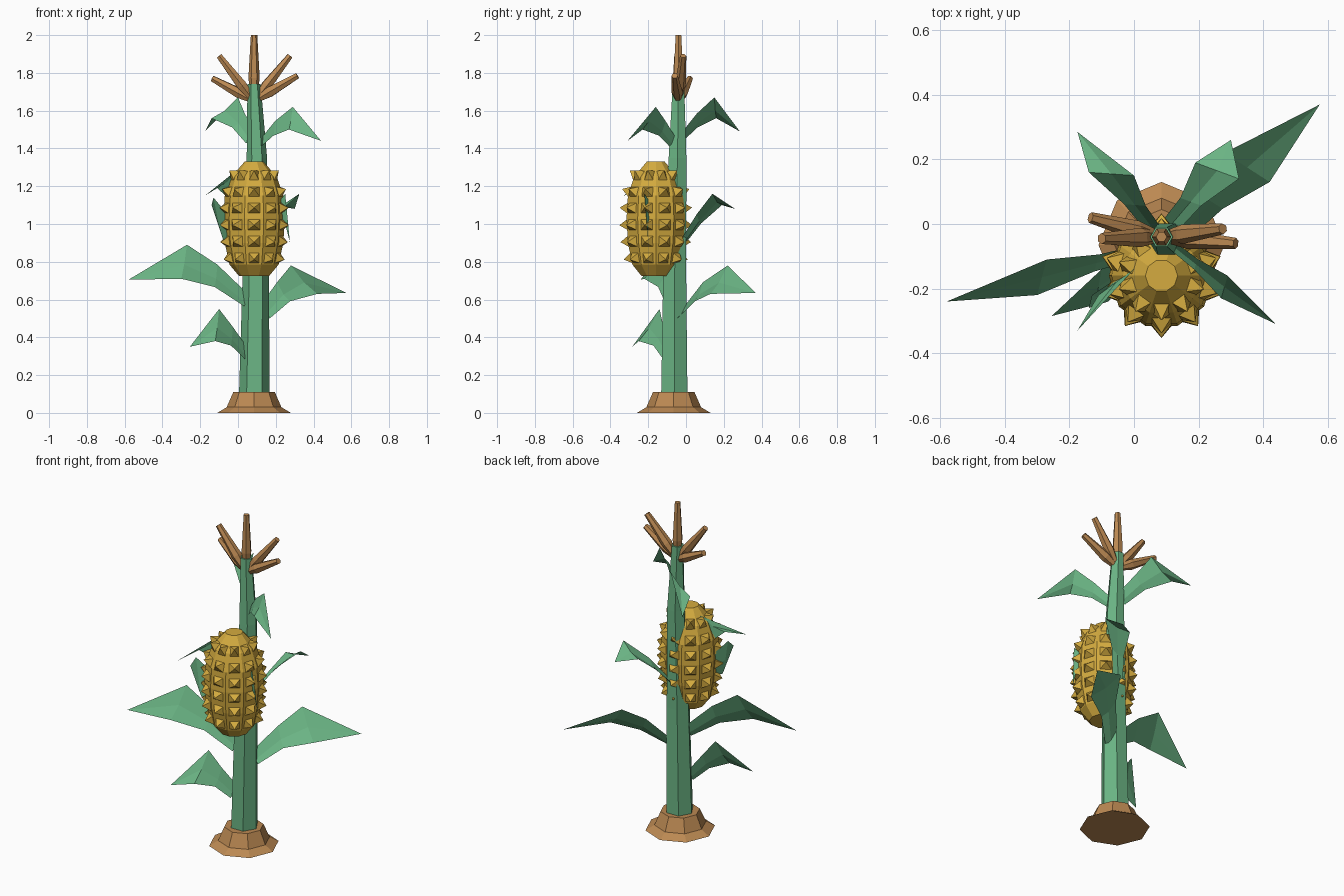
import bpy, bmesh
from math import sin, cos, pi, radians
from mathutils import Vector, Matrix

old = bpy.data.objects.get("Cube")
if old:
    bpy.data.objects.remove(old)


def material(name, color):
    mat = bpy.data.materials.new(name)
    mat.use_nodes = True
    mat.diffuse_color = (*color, 1)
    bsdf = next(n for n in mat.node_tree.nodes if n.type == "BSDF_PRINCIPLED")
    bsdf.inputs["Base Color"].default_value = (*color, 1)
    bsdf.inputs["Roughness"].default_value = 0.9
    return mat


GREEN = material("leaf green", (0.147, 0.46, 0.233))
GOLD = material("corn gold", (0.66, 0.41, 0.05))
BROWN = material("earth brown", (0.5, 0.25, 0.085))


def finish(bm, name, mat, closed=True):
    if closed:
        bmesh.ops.recalc_face_normals(bm, faces=bm.faces)
    mesh = bpy.data.meshes.new(name)
    bm.to_mesh(mesh)
    bm.free()
    mesh.materials.append(mat)
    obj = bpy.data.objects.new(name, mesh)
    bpy.context.collection.objects.link(obj)
    return obj


def loft(bm, rings):
    """Join equal rings of points into a capped tube."""
    loops = [[bm.verts.new(p) for p in ring] for ring in rings]
    n = len(loops[0])
    for a, b in zip(loops, loops[1:]):
        for i in range(n):
            j = (i + 1) % n
            bm.faces.new((a[i], a[j], b[j], b[i]))
    bm.faces.new(loops[0][::-1])
    bm.faces.new(loops[-1])


def circle(center, radius, sides, phase=0.0, rotation=None):
    points = []
    for i in range(sides):
        a = 2 * pi * i / sides + phase
        p = Vector((radius * cos(a), radius * sin(a), 0))
        points.append(Vector(center) + (rotation @ p if rotation else p))
    return points


# Soil mound
bm = bmesh.new()
loft(bm, [circle((0.085, -0.065, z), r, 8)
          for z, r in ((0, 0.195), (0.03, 0.145), (0.11, 0.11))])
finish(bm, "soil_mound", BROWN)

# Tapering stem
bm = bmesh.new()
loft(bm, [circle((x, y, z), r, 6) for x, y, z, r in (
    (0.085, -0.062, 0.05, 0.081), (0.095, -0.06, 0.75, 0.07),
    (0.1, -0.045, 1.35, 0.054), (0.085, -0.04, 1.74, 0.035))])
finish(bm, "stem", GREEN)

# Tassel prongs: slender spindles fanning from the stem top
root = Vector((0.085, -0.04, 1.65))
tips = ((0.085, -0.04, 2), (-0.135, 0.02, 1.77), (-0.1, -0.045, 1.89),
        (0.275, -0.015, 1.89), (0.315, -0.06, 1.785))
for k, tip in enumerate(tips):
    axis = Vector(tip) - root
    turn = axis.to_track_quat("Z", "Y").to_matrix()
    bm = bmesh.new()
    loft(bm, [circle(root + axis * t, r, 6, 0, turn)
              for t, r in ((0, 0.014), (0.35, 0.03), (1, 0.017))])
    finish(bm, f"tassel_prong_{k + 1}", BROWN)

# Cob body
COB = Vector((0.085, -0.16, 0))
profile = ((0.725, 0.08), (0.785, 0.13), (0.9, 0.155), (1.03, 0.163),
           (1.15, 0.155), (1.25, 0.12), (1.33, 0.05))
bm = bmesh.new()
loft(bm, [circle(COB + Vector((0, 0, z)), r, 10) for z, r in profile])
finish(bm, "cob", GOLD)


def cob_radius(z):
    for (z0, r0), (z1, r1) in zip(profile, profile[1:]):
        if z0 <= z <= z1:
            return r0 + (r1 - r0) * (z - z0) / (z1 - z0)
    return profile[-1][1]


# Kernels: one small pyramid per cob side in every row
bm = bmesh.new()
for row in range(6):
    z = 0.82 + 0.088 * row
    r = cob_radius(z) * cos(pi / 10)
    slope = (cob_radius(z + 0.02) - cob_radius(z - 0.02)) / 0.04
    half = r * 0.25
    for k in range(10):
        a = radians(36 * k + 18)
        out = Vector((cos(a), sin(a), 0))
        side = Vector((-sin(a), cos(a), 0))
        up = Vector((slope * out.x, slope * out.y, 1)).normalized()
        normal = side.cross(up)
        spot = COB + out * r + Vector((0, 0, z))
        base = [bm.verts.new(spot - normal * 0.008 + side * s * half + up * t * 0.032)
                for s, t in ((-1, -1), (1, -1), (1, 1), (-1, 1))]
        peak = bm.verts.new(spot + normal * 0.04)
        bm.faces.new(base[::-1])
        for i in range(4):
            bm.faces.new((base[i], base[(i + 1) % 4], peak))
finish(bm, "kernels", GOLD)


def leaf(name, base, high, low, tip):
    """Tilted, creased leaf from stem to tip; high and low are its widest edges."""
    base, high, low, tip = map(Vector, (base, high, low, tip))
    spread = (high - low) * 0.2
    lift = Vector((0, 0, (tip - base).length * 0.07))
    edges = [(base + spread, base - spread),
             (base.lerp(high, 0.48) + lift, base.lerp(low, 0.48) + lift * 0.3),
             (high, low)]
    bm = bmesh.new()
    rows = []
    for h, l in edges:
        keel = (h + l) / 2 - Vector((0, 0, 0.015))
        rows.append([bm.verts.new(p) for p in (h, keel, l)])
    for a, b in zip(rows, rows[1:]):
        for i in range(2):
            bm.faces.new((a[i], a[i + 1], b[i + 1], b[i]))
    end = bm.verts.new(tip)
    for i in range(2):
        bm.faces.new((rows[-1][i], rows[-1][i + 1], end))
    bm.normal_update()
    if sum(f.normal.z * f.calc_area() for f in bm.faces) < 0:
        bmesh.ops.reverse_faces(bm, faces=bm.faces)
    finish(bm, name, GREEN, closed=False)


# Leaves from the ground upward
leaf("lowest_leaf", (0.04, -0.1, 0.32), (-0.1, -0.14, 0.55),
     (-0.12, -0.25, 0.38), (-0.255, -0.285, 0.35))
leaf("long_right_leaf", (0.04, -0.08, 0.6), (-0.27, -0.11, 0.89),
     (-0.3, -0.22, 0.71), (-0.58, -0.24, 0.705))
leaf("long_left_leaf", (0.14, -0.03, 0.53), (0.28, 0.22, 0.78),
     (0.42, 0.13, 0.63), (0.575, 0.37, 0.635))
leaf("back_leaf", (0.1, -0.02, 0.9), (0.325, 0.14, 1.16),
     (0.19, 0.19, 1.1), (0.3, 0.26, 1.08))
leaf("husk_right_upper", (0.03, -0.1, 1.05), (0, -0.14, 1.29),
     (-0.11, -0.22, 1.19), (-0.175, -0.33, 1.15))
leaf("husk_right_lower", (0.05, -0.1, 0.88), (-0.13, -0.22, 1.14),
     (-0.08, -0.24, 0.92), (-0.14, -0.26, 1.1))
leaf("husk_left", (0.1, -0.1, 0.95), (0.25, -0.22, 1.16),
     (0.25, -0.2, 1), (0.275, -0.2, 0.9))
leaf("top_left_leaf", (0.11, -0.06, 1.42), (0.29, -0.16, 1.62),
     (0.27, -0.23, 1.5), (0.44, -0.31, 1.44))
leaf("top_right_leaf", (0.07, -0.03, 1.45), (0, 0.15, 1.67),
     (-0.14, 0.16, 1.56), (-0.175, 0.285, 1.49))
